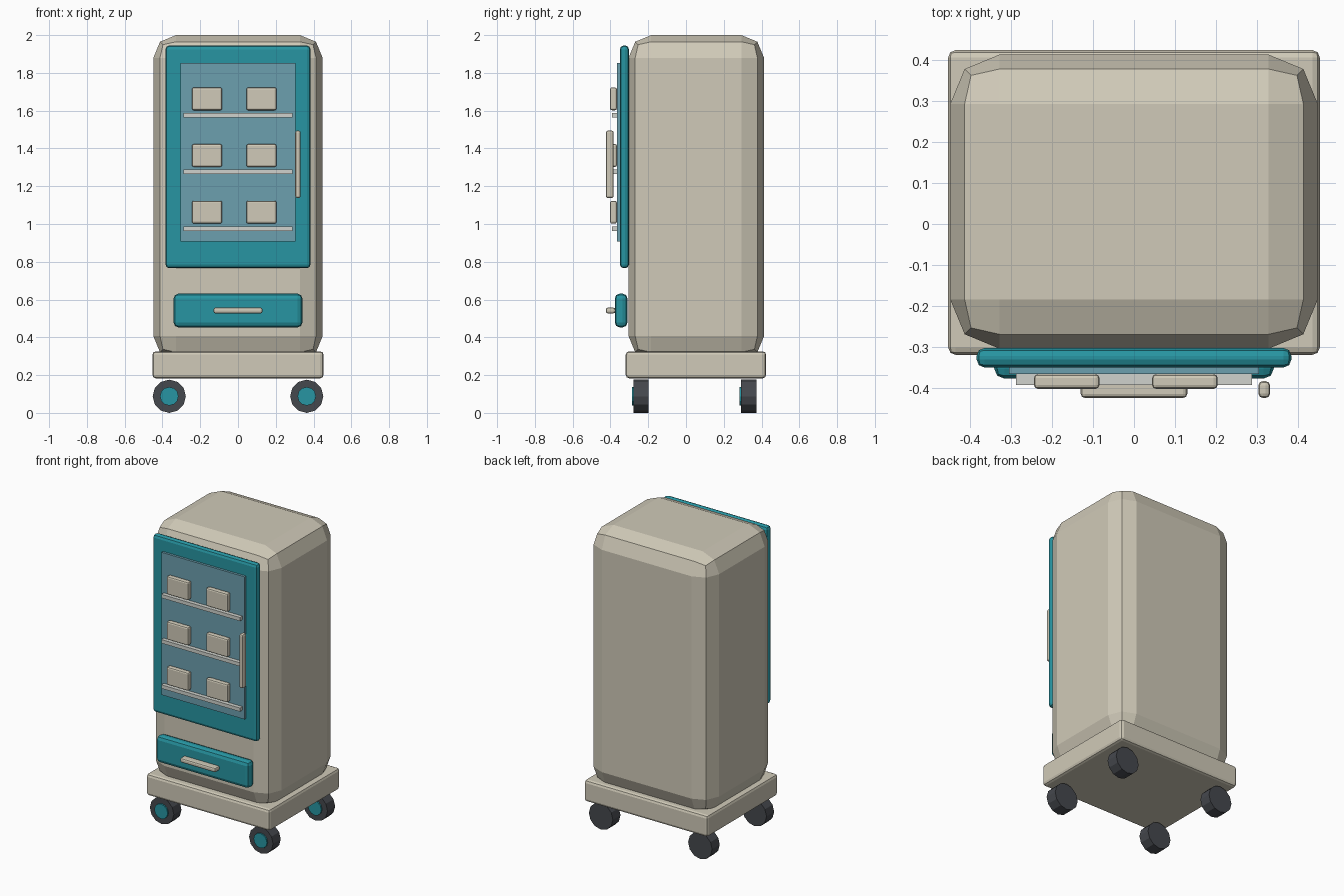
import bpy, bmesh, math
from mathutils import Matrix

if "Cube" in bpy.data.objects:
    bpy.data.objects.remove(bpy.data.objects["Cube"])


def material(name, rgb):
    m = bpy.data.materials.new(name)
    m.diffuse_color = (*rgb, 1)
    m.use_nodes = True
    m.node_tree.nodes["Principled BSDF"].inputs["Base Color"].default_value = m.diffuse_color
    return m


BEIGE = material("beige", (0.63, 0.59, 0.48))
TEAL = material("teal", (0.02, 0.30, 0.36))
GLASS = material("glass", (0.15, 0.35, 0.43))
RUBBER = material("rubber", (0.06, 0.065, 0.075))
PALE = material("pale", (0.63, 0.65, 0.61))


def finish(name, bm, mat):
    me = bpy.data.meshes.new(name)
    bm.to_mesh(me)
    bm.free()
    me.materials.append(mat)
    ob = bpy.data.objects.new(name, me)
    bpy.context.collection.objects.link(ob)
    return ob


def box(name, x, y, z, mat, bevel=0.0):
    """Box from (min, max) ranges with an optional two-step rounded edge."""
    bm = bmesh.new()
    bmesh.ops.create_cube(bm, size=1)
    for v in bm.verts:
        v.co = [r[0] if c < 0 else r[1] for c, r in zip(v.co, (x, y, z))]
    if bevel:
        bmesh.ops.bevel(bm, geom=bm.edges[:], offset=bevel, segments=2,
                        profile=0.5, affect='EDGES', clamp_overlap=True)
    return finish(name, bm, mat)


def disc(name, x, y, z, radius, mat, sides=12):
    """Cylinder lying along y, with y as a (min, max) range."""
    bm = bmesh.new()
    turn = Matrix.Translation((x, sum(y) / 2, z)) @ Matrix.Rotation(math.pi / 2, 4, 'X')
    bmesh.ops.create_cone(bm, cap_ends=True, segments=sides, radius1=radius,
                          radius2=radius, depth=y[1] - y[0], matrix=turn)
    return finish(name, bm, mat)


# Cabinet and plinth
box("cabinet_body", (-0.448, 0.448), (-0.304, 0.413), (0.286, 2.0), BEIGE, 0.12)
box("base_plinth", (-0.453, 0.453), (-0.319, 0.424), (0.183, 0.326), BEIGE, 0.018)

# Door with window and handle
box("door", (-0.384, 0.384), (-0.350, -0.302), (0.766, 1.945), TEAL, 0.02)
box("door_window", (-0.305, 0.305), (-0.366, -0.345), (0.907, 1.852), GLASS)
box("door_handle", (0.303, 0.332), (-0.424, -0.383), (1.137, 1.495), BEIGE, 0.011)

# Shelves, each with two packages
for i in range(3):
    z = 0.976 + 0.3 * i
    box(f"shelf_{i + 1}", (-0.288, 0.288), (-0.392, -0.364), (z - 0.012, z + 0.012), PALE)
    for side, x in (("left", -0.164), ("right", 0.124)):
        box(f"package_{side}_{i + 1}", (x - 0.08, x + 0.08), (-0.402, -0.366),
            (z + 0.026, z + 0.147), BEIGE, 0.01)

# Drawer
box("drawer", (-0.341, 0.341), (-0.377, -0.310), (0.453, 0.631), TEAL, 0.025)
box("drawer_handle", (-0.13, 0.13), (-0.424, -0.374), (0.527, 0.557), BEIGE, 0.01)

# Wheels with a hub on the front face
for side, x in (("left", -0.364), ("right", 0.364)):
    for end, y in (("front", -0.278), ("back", 0.292)):
        disc(f"wheel_{end}_{side}", x, (y, y + 0.08), 0.088, 0.088, RUBBER)
        disc(f"hub_{end}_{side}", x, (y - 0.009, y + 0.02), 0.088, 0.049, TEAL)
